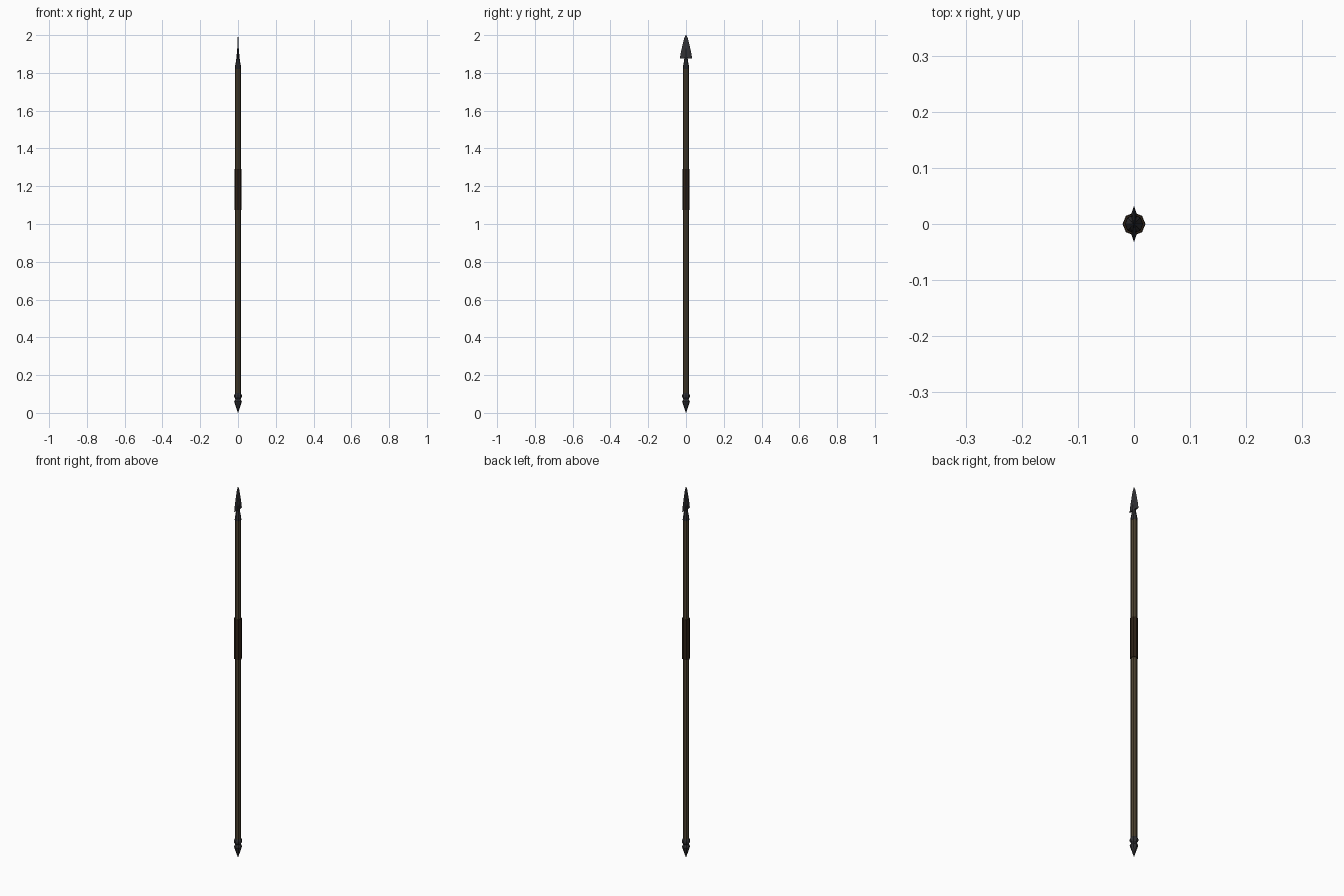
import bpy, bmesh
from math import pi, cos, sin

if "Cube" in bpy.data.objects:
    bpy.data.objects.remove(bpy.data.objects["Cube"])


def material(name, rgb):
    m = bpy.data.materials.new(name)
    m.diffuse_color = (*rgb, 1)
    m.use_nodes = True
    m.node_tree.nodes["Principled BSDF"].inputs["Base Color"].default_value = m.diffuse_color
    return m


wood = material("dark_wood", (0.075, 0.056, 0.03))
leather = material("leather", (0.026, 0.015, 0.008))
iron = material("dark_iron", (0.03, 0.03, 0.034))


def loft(name, rings, mat):
    """Bridge equal-length rings of points with flat faces, cap both ends."""
    bm = bmesh.new()
    loops = [[bm.verts.new(p) for p in ring] for ring in rings]
    n = len(loops[0])
    for a, b in zip(loops, loops[1:]):
        for i in range(n):
            j = (i + 1) % n
            bm.faces.new((a[i], a[j], b[j], b[i]))
    bm.faces.new(loops[0][::-1])
    bm.faces.new(loops[-1])
    bmesh.ops.remove_doubles(bm, verts=bm.verts, dist=1e-5)
    bmesh.ops.recalc_face_normals(bm, faces=bm.faces)
    me = bpy.data.meshes.new(name)
    bm.to_mesh(me)
    bm.free()
    me.materials.append(mat)
    ob = bpy.data.objects.new(name, me)
    bpy.context.collection.objects.link(ob)
    return ob


def turned(name, profile, mat, sides=8):
    """Eight-sided turned part from (radius, z) pairs."""
    return loft(name, [[(r * cos(2 * pi * i / sides), r * sin(2 * pi * i / sides), z)
                        for i in range(sides)] for r, z in profile], mat)


# wooden pole and leather wrap
turned("shaft", [(0.0155, 0.085), (0.0155, 1.83)], wood)
turned("grip", [(0.0195, 1.073), (0.0195, 1.29)], leather)

# iron butt: collar, groove and spike
turned("butt_spike", [(0.016, 0.104), (0.0205, 0.094), (0.0205, 0.084), (0.014, 0.073),
                      (0.0205, 0.06), (0.0005, 0.0)], iron)

# socket tapering into the blade
turned("socket", [(0.0165, 1.82), (0.0155, 1.835), (0.0095, 1.87), (0.0065, 1.90),
                  (0.003, 1.94)], iron)


# thin bevelled blade, broad along y
def blade_ring(w, t, z):
    return [(t, -w * 0.6, z), (t, w * 0.6, z), (0, w, z),
            (-t, w * 0.6, z), (-t, -w * 0.6, z), (0, -w, z)]


loft("blade", [blade_ring(0.0325, 0.0045, 1.876), blade_ring(0.029, 0.004, 1.90),
               blade_ring(0.0175, 0.003, 1.953), blade_ring(0.010, 0.002, 1.983),
               blade_ring(0.001, 0.0004, 2.0)], iron)
